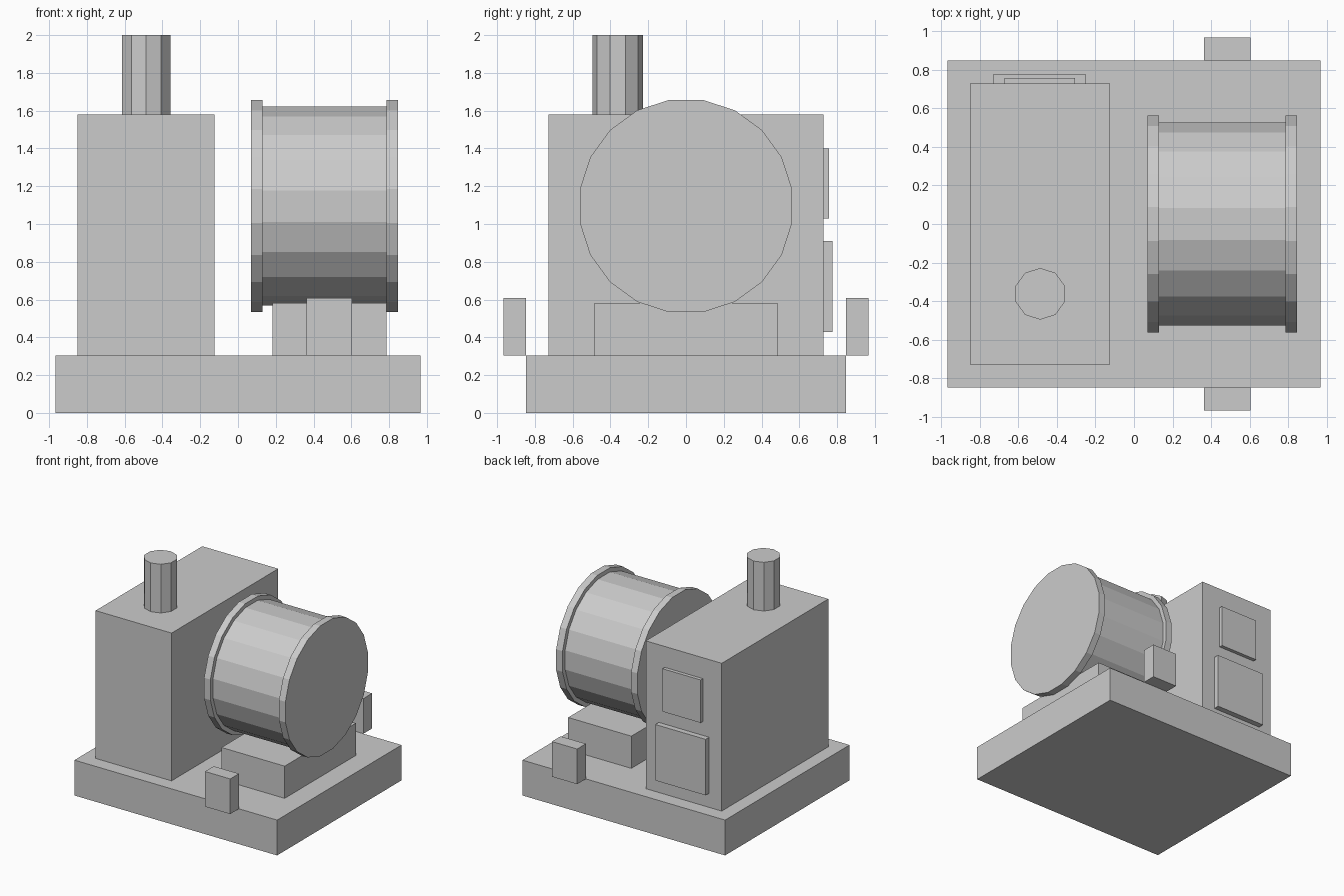
import bpy
from math import sin, cos, pi

if "Cube" in bpy.data.objects:
    bpy.data.objects.remove(bpy.data.objects["Cube"])


def add_object(name, verts, faces):
    mesh = bpy.data.meshes.new(name)
    mesh.from_pydata(verts, [], faces)
    mesh.update()
    obj = bpy.data.objects.new(name, mesh)
    bpy.context.collection.objects.link(obj)
    return obj


def prism(name, ring, to_xyz, lo, hi):
    """Extrude a counter-clockwise 2D ring along an axis from lo to hi."""
    n = len(ring)
    verts = [to_xyz(u, v, w) for w in (lo, hi) for u, v in ring]
    faces = [tuple(reversed(range(n))), tuple(range(n, 2 * n))]
    faces += [(i, (i + 1) % n, n + (i + 1) % n, n + i) for i in range(n)]
    return add_object(name, verts, faces)


def along_z(u, v, w):
    return (u, v, w)


def along_x(u, v, w):
    return (w, u, v)


def box(name, x, y, z):
    ring = [(x[0], y[0]), (x[1], y[0]), (x[1], y[1]), (x[0], y[1])]
    return prism(name, ring, along_z, *z)


def polygon(n, radius, centre, start):
    return [(centre[0] + radius * cos(start + 2 * pi * i / n),
             centre[1] + radius * sin(start + 2 * pi * i / n)) for i in range(n)]


# Base slab and main cabinet
box("base", (-0.967, 0.967), (-0.848, 0.848), (0, 0.305))
box("cabinet", (-0.85, -0.125), (-0.727, 0.727), (0.305, 1.58))

# Raised panels on the back of the cabinet
box("upper_panel", (-0.67, -0.305), (0.727, 0.758), (1.03, 1.4))
box("lower_panel", (-0.73, -0.25), (0.727, 0.775), (0.427, 0.91))

# Ten-sided exhaust stack
prism("exhaust_stack", polygon(10, 0.134, (-0.486, -0.362), pi / 2), along_z, 1.58, 2.0)

# Drum lying along x, with a flange at each end
for name, radius, lo, hi in (("drum", 0.533, 0.13, 0.785),
                             ("inner_flange", 0.569, 0.07, 0.13),
                             ("outer_flange", 0.569, 0.785, 0.846)):
    prism(name, polygon(20, radius, (0, 1.095), pi / 20), along_x, lo, hi)

# Drum pedestal
box("drum_pedestal", (0.182, 0.785), (-0.485, 0.485), (0.305, 0.583))

# Blocks on the front and back edges of the base
box("front_block", (0.362, 0.603), (-0.967, -0.848), (0.305, 0.608))
box("back_block", (0.362, 0.603), (0.848, 0.967), (0.305, 0.608))
